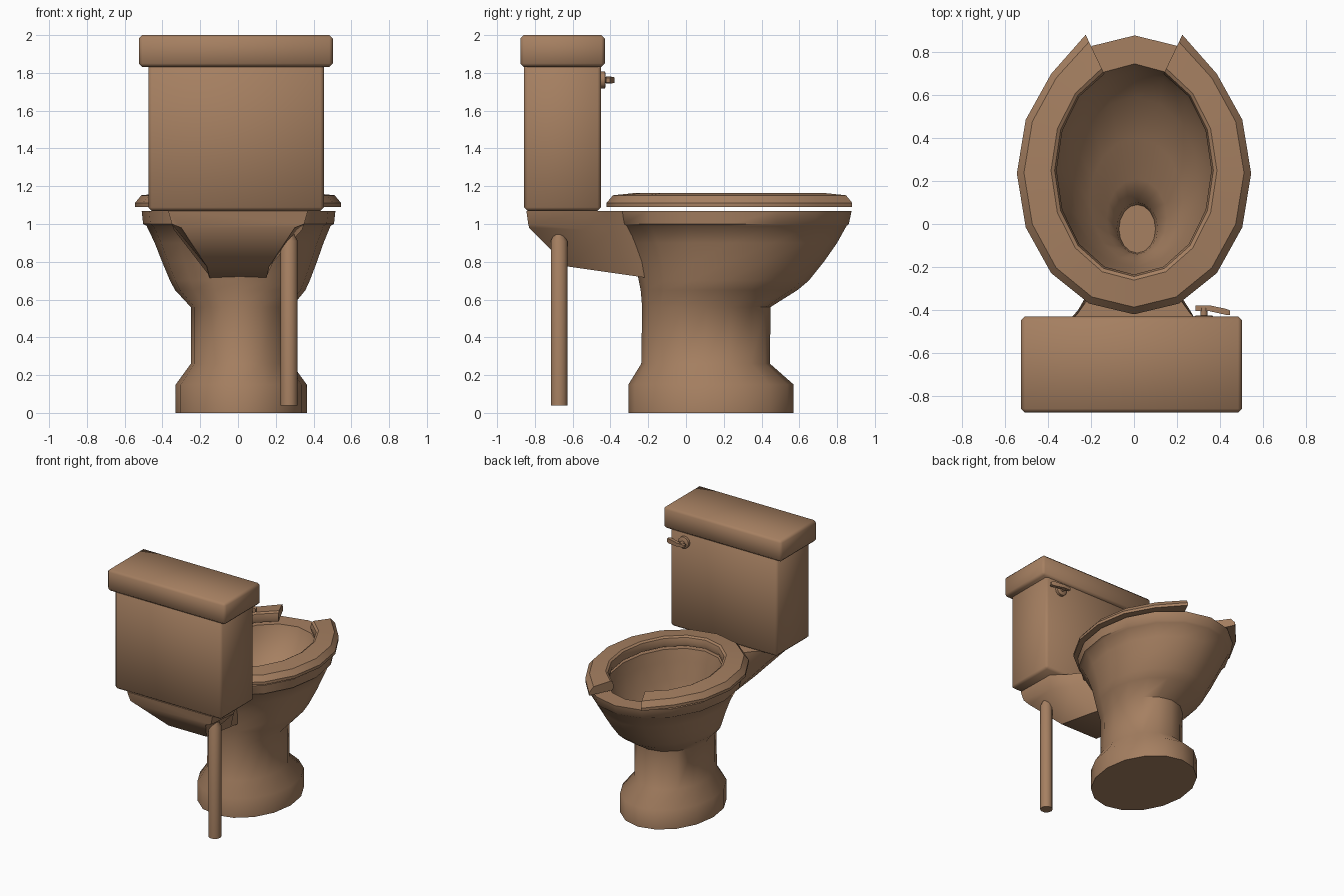
import bpy, bmesh, math

if "Cube" in bpy.data.objects:
    bpy.data.objects.remove(bpy.data.objects["Cube"])

mat = bpy.data.materials.new("warm brown")
mat.diffuse_color = (0.38, 0.215, 0.12, 1)
mat.use_nodes = True
mat.node_tree.nodes["Principled BSDF"].inputs["Base Color"].default_value = mat.diffuse_color


def finish(name, bm, angle=50, bevel=0):
    """Turn a bmesh into a named, coloured, smooth-by-angle object."""
    bmesh.ops.recalc_face_normals(bm, faces=bm.faces)
    if bevel:
        bmesh.ops.bevel(bm, geom=bm.edges[:], offset=bevel, segments=1, affect='EDGES')
    me = bpy.data.meshes.new(name)
    bm.to_mesh(me)
    bm.free()
    me.materials.append(mat)
    ob = bpy.data.objects.new(name, me)
    bpy.context.collection.objects.link(ob)
    bpy.ops.object.select_all(action='DESELECT')
    ob.select_set(True)
    bpy.context.view_layer.objects.active = ob
    bpy.ops.object.shade_smooth_by_angle(angle=math.radians(angle))
    return ob


def loft(name, rings, angle=50):
    """Skin a list of equal-length closed rings and cap both ends."""
    bm = bmesh.new()
    vs = [[bm.verts.new(p) for p in r] for r in rings]
    n = len(rings[0])
    for a, b in zip(vs, vs[1:]):
        for i in range(n):
            j = (i + 1) % n
            bm.faces.new((a[i], a[j], b[j], b[i]))
    bm.faces.new(vs[0])
    bm.faces.new(vs[-1])
    return finish(name, bm, angle)


def box(name, x0, x1, y0, y1, z0, z1, bevel):
    bm = bmesh.new()
    bmesh.ops.create_cube(bm, size=1)
    for v in bm.verts:
        v.co = ((x0 + x1) / 2 + v.co.x * (x1 - x0),
                (y0 + y1) / 2 + v.co.y * (y1 - y0),
                (z0 + z1) / 2 + v.co.z * (z1 - z0))
    return finish(name, bm, 60, bevel)


def oval(z, cx, rx, y0, y1, n=16):
    cy, ry = (y0 + y1) / 2, (y1 - y0) / 2
    return [(cx + rx * math.cos(2 * math.pi * i / n),
             cy + ry * math.sin(2 * math.pi * i / n), z) for i in range(n)]


# Pedestal, bowl outside, rim and hollow inside: z, centre x, half width, y range
bowl = [
    (0.00, .017, .347, -.305, .57), (0.15, .017, .347, -.305, .57),
    (0.26, .017, .267, -.237, .445), (0.56, .017, .267, -.232, .447),
    (0.65, .012, .345, -.24, .59), (0.70, .010, .370, -.25, .65),
    (0.80, .008, .410, -.27, .73), (0.90, .006, .447, -.31, .80),
    (0.99, .003, .487, -.365, .85), (1.00, .003, .505, -.38, .862),
    (1.07, .003, .513, -.39, .877), (1.07, .003, .365, -.24, .745),
    (0.98, .003, .345, -.22, .71), (0.85, .005, .295, -.20, .59),
    (0.74, .010, .215, -.175, .40), (0.67, .013, .140, -.155, .21),
    (0.60, .015, .095, -.14, .10), (0.54, .015, .085, -.135, .09),
]
loft("bowl_and_pedestal", [oval(*r) for r in bowl])

# Shelf joining the bowl to the tank: six-sided sections stepping backwards


def shelf_section(yt, wt, ym, wm, zm, yb, wb, zb):
    right = [(wt, yt, 1.069), (wm, ym, zm), (wb, yb, zb)]
    return right + [(-x, y, z) for x, y, z in reversed(right)]


loft("tank_shelf", [
    shelf_section(-.29, .17, -.26, .17, .93, -.21, .15, .715),
    shelf_section(-.42, .265, -.40, .26, .96, -.31, .155, .73),
    shelf_section(-.52, .365, -.54, .34, .97, -.625, .165, .775),
    shelf_section(-.845, .37, -.835, .35, 1.0, -.83, .30, .98),
], 45)

# Open-front seat: oval sweep leaving a gap at the front
profile = [(0.04, 1.09), (0, 1.12), (.05, 1.155), (.14, 1.165), (.82, 1.152),
           (1, 1.112), (1, 1.09)]
stations = []
for i in range(15):
    a = math.radians(67.5 - 22.5 * i)
    c, s = math.cos(a), math.sin(a)
    inner = (.36 * c, .25 + .485 * s)
    outer = (.545 * c, .235 + .655 * s)
    if i in (0, 14):
        outer = (math.copysign(.225, c), .88)
    stations.append([(inner[0] + (outer[0] - inner[0]) * t,
                      inner[1] + (outer[1] - inner[1]) * t, z) for t, z in profile])
loft("seat", stations, 32)

# Tank and lid
box("tank", -.475, .455, -.857, -.45, 1.07, 1.85, .018)
box("tank_lid", -.525, .502, -.877, -.43, 1.832, 2.0, .018)

# Flush handle: round hub, stem and tapered lever


def disc_y(y, r, n=12):
    return [(.325 + r * math.cos(2 * math.pi * i / n), y,
             1.762 + r * math.sin(2 * math.pi * i / n)) for i in range(n)]


loft("handle_hub", [disc_y(-.46, .045), disc_y(-.43, .045), disc_y(-.425, .036)])
loft("handle_stem", [disc_y(-.43, .016), disc_y(-.39, .016)])


def lever_section(x, y0, y1, h):
    return [(x, y0, 1.762 - h), (x, y1, 1.762 - h), (x, y1, 1.762 + h), (x, y0, 1.762 + h)]


loft("flush_lever", [
    lever_section(.285, -.405, -.38, .010), lever_section(.35, -.405, -.378, .014),
    lever_section(.43, -.423, -.395, .018), lever_section(.447, -.423, -.402, .012),
], 30)

# Water supply pipe
loft("supply_pipe", [oval(z, .27, r, -.672 - r, -.672 + r, 10)
                     for z, r in ((.04, .046), (.91, .046), (.945, .028), (1.02, .02))])
